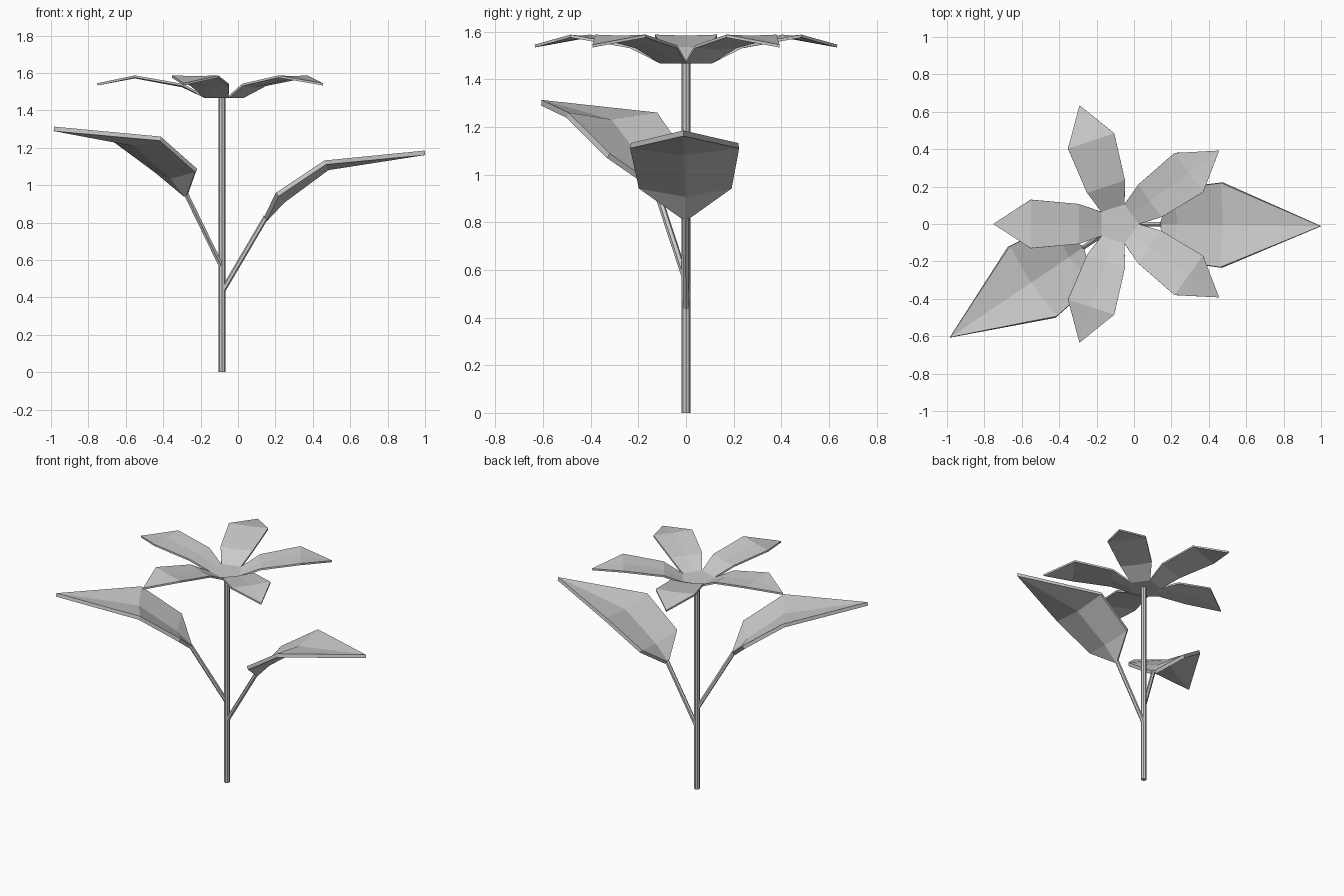
import bpy, bmesh, math
from mathutils import Vector, Matrix

if "Cube" in bpy.data.objects:
    bpy.data.objects.remove(bpy.data.objects["Cube"])

CX = -0.085  # stem axis


def finish(name, bm, thickness=0):
    bmesh.ops.remove_doubles(bm, verts=bm.verts, dist=0.002)
    me = bpy.data.meshes.new(name)
    bm.to_mesh(me)
    bm.free()
    ob = bpy.data.objects.new(name, me)
    bpy.context.collection.objects.link(ob)
    if thickness:
        mod = ob.modifiers.new("thickness", 'SOLIDIFY')
        mod.thickness = thickness
        mod.offset = -1
    return ob


def rod(name, a, b, radius, sides):
    a, b = Vector(a), Vector(b)
    d = b - a
    m = Matrix.Translation((a + b) / 2) @ d.to_track_quat('Z', 'Y').to_matrix().to_4x4()
    bm = bmesh.new()
    bmesh.ops.create_cone(bm, cap_ends=True, segments=sides, radius1=radius,
                          radius2=radius, depth=d.length, matrix=m)
    return finish(name, bm)


def blade(bm, stations, tip, angle, lift=0):
    """Creased strip: stations are (edge_r, half_width, edge_z, mid_r, mid_z)."""
    m = Matrix.Translation((CX, 0, lift)) @ Matrix.Rotation(math.radians(angle), 4, 'Z')
    rows = [[bm.verts.new(m @ Vector(p)) for p in ((r, w, z), (mr, 0, mz), (r, -w, z))]
            for r, w, z, mr, mz in stations]
    for a, b in zip(rows, rows[1:]):
        for i in (0, 1):
            bm.faces.new((a[i], a[i + 1], b[i + 1], b[i]))
    t = bm.verts.new(m @ Vector((tip[0], 0, tip[1])))
    for i in (0, 1):
        bm.faces.new((rows[-1][i], rows[-1][i + 1], t))
    return rows[0]


# main stem
rod("stem", (CX, 0, 0), (CX, 0, 1.47), 0.018, 8)

# flower: five petals around a flat pentagon
R = 0.11
apothem, half_side = R * math.cos(math.pi / 5), R * math.sin(math.pi / 5)
petal = [(apothem, half_side, 1.477, apothem, 1.477),
         (0.21, 0.107, 1.542, 0.21, 1.535),
         (0.467, 0.13, 1.587, 0.467, 1.583)]
bm = bmesh.new()
ring = []
for k in range(5):
    base = blade(bm, petal, (0.668, 1.545), 36 + 72 * k)
    ring += [base[2], base[1]]
bm.faces.new([bm.verts.new(v.co) for v in ring])
finish("flower", bm, 0.012)

# two identical leaves on stalks, the second turned and raised
leaf = [(0.225, 0.012, 0.832, 0.225, 0.827),
        (0.29, 0.19, 0.96, 0.318, 0.925),
        (0.548, 0.225, 1.132, 0.56, 1.103)]
for side, angle, lift in (("right", -0.6, 0), ("left", 214, 0.128)):
    a = math.radians(angle)
    rod(side + "_leaf_stalk", (CX, 0, 0.43 + lift),
        (CX + 0.235 * math.cos(a), 0.235 * math.sin(a), 0.83 + lift), 0.014, 6)
    bm = bmesh.new()
    blade(bm, leaf, (1.083, 1.185), angle, lift)
    finish(side + "_leaf", bm, 0.024)
